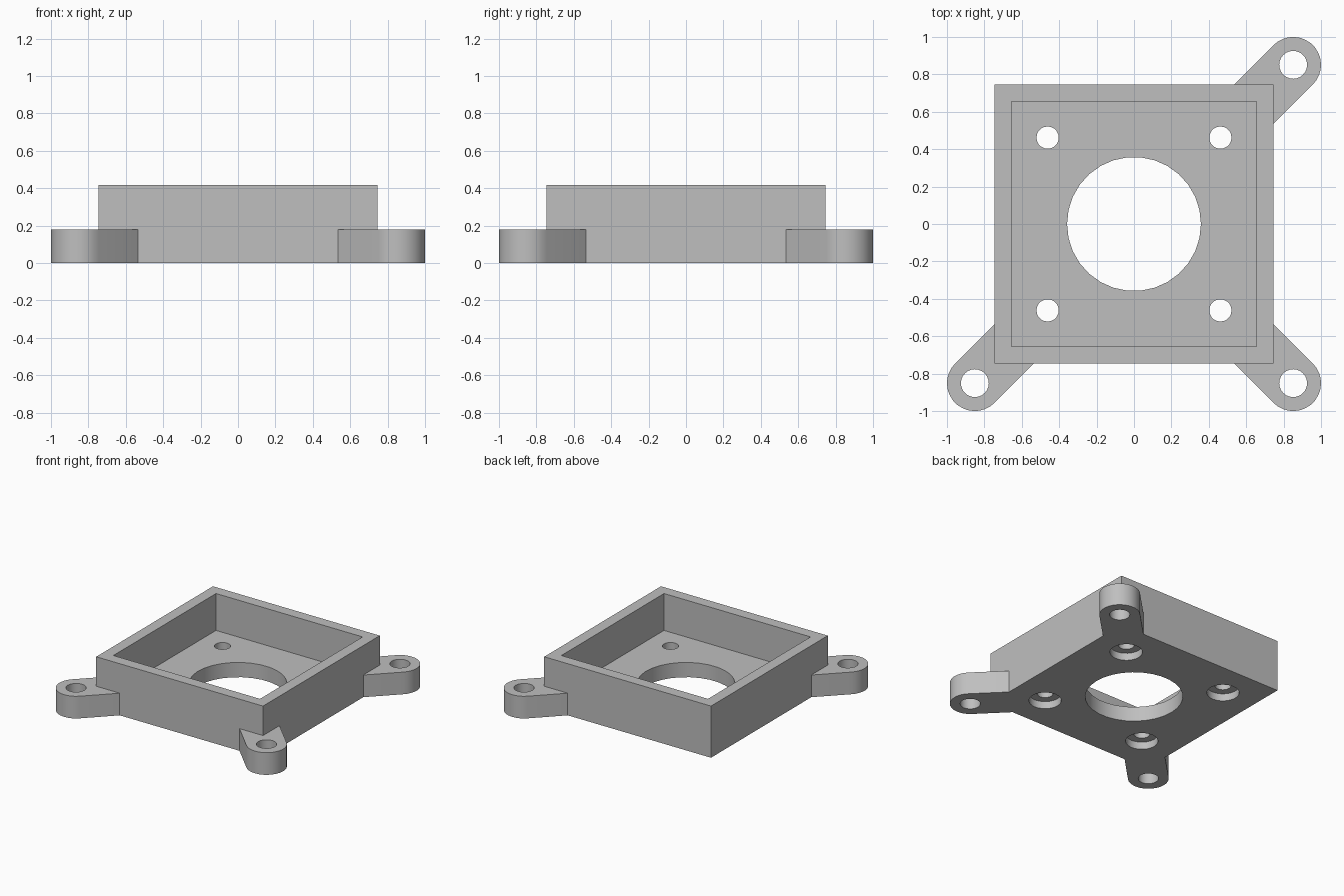
import bpy
from math import radians, cos, sin
from mathutils import Matrix

if "Cube" in bpy.data.objects:
    bpy.data.objects.remove(bpy.data.objects["Cube"])

BODY = 0.745        # half width of the housing
POCKET = 0.655      # half width of the recess
HEIGHT, FLOOR, LUG_HEIGHT = 0.417, 0.119, 0.179
BOLT, LUG = 0.462, 0.851

grey = bpy.data.materials.new("plain grey")
grey.use_nodes = True
colour = (0.52, 0.52, 0.52, 1)
grey.diffuse_color = colour
grey.node_tree.nodes["Principled BSDF"].inputs["Base Color"].default_value = colour


def prism(name, outline, z0, z1):
    """Extrude a counter-clockwise outline between two heights."""
    n = len(outline)
    verts = [(x, y, z) for z in (z0, z1) for x, y in outline]
    faces = [tuple(reversed(range(n))), tuple(range(n, 2 * n))]
    faces += [(i, (i + 1) % n, (i + 1) % n + n, i + n) for i in range(n)]
    mesh = bpy.data.meshes.new(name)
    mesh.from_pydata(verts, [], faces)
    mesh.materials.append(grey)
    obj = bpy.data.objects.new(name, mesh)
    bpy.context.collection.objects.link(obj)
    return obj


def arc(cx, cy, r, start, end, steps):
    angles = [radians(start + (end - start) * i / steps) for i in range(steps + 1)]
    return [(cx + r * cos(a), cy + r * sin(a)) for a in angles]


def circle(cx, cy, r, sides):
    return arc(cx, cy, r, 0, 360, sides)[:-1]


def square(h):
    return [(-h, -h), (h, -h), (h, h), (-h, h)]


def cut(obj, outline, z0, z1):
    """Subtract a prism and discard the cutter."""
    cutter = prism("cutter", outline, z0, z1)
    cutter.hide_render = True
    mod = obj.modifiers.new("cut", 'BOOLEAN')
    mod.operation, mod.solver, mod.object = 'DIFFERENCE', 'EXACT', cutter
    bpy.context.view_layer.objects.active = obj
    bpy.ops.object.modifier_apply(modifier=mod.name)
    bpy.data.objects.remove(cutter)


def smooth(obj):
    bpy.ops.object.select_all(action='DESELECT')
    obj.select_set(True)
    bpy.context.view_layer.objects.active = obj
    bpy.ops.object.shade_smooth_by_angle(angle=radians(35))


# Square tray with a central opening and four counterbored bolt holes
housing = prism("housing", square(BODY), 0, HEIGHT)
cut(housing, square(POCKET), FLOOR, 1)
cut(housing, circle(0, 0, 0.358, 30), -1, 1)
for sx in (-1, 1):
    for sy in (-1, 1):
        cut(housing, circle(sx * BOLT, sy * BOLT, 0.0595, 20), -1, 1)
        cut(housing, circle(sx * BOLT, sy * BOLT, 0.119, 24), -1, FLOOR / 2)
smooth(housing)

# Mounting lugs on three corners, their inner ends notched around the housing
inner = BODY - 0.21
profile = arc(LUG, LUG, 0.149, -45, 135, 15)
profile += [(inner, BODY), (BODY, BODY), (BODY, inner)]
for name, turn in (("back_left_lug", 0), ("front_right_lug", 180), ("front_left_lug", 270)):
    lug = prism(name, profile, 0, LUG_HEIGHT)
    cut(lug, circle(LUG, LUG, 0.0745, 24), -1, 1)
    lug.data.transform(Matrix.Rotation(radians(turn), 4, 'Z'))
    smooth(lug)
